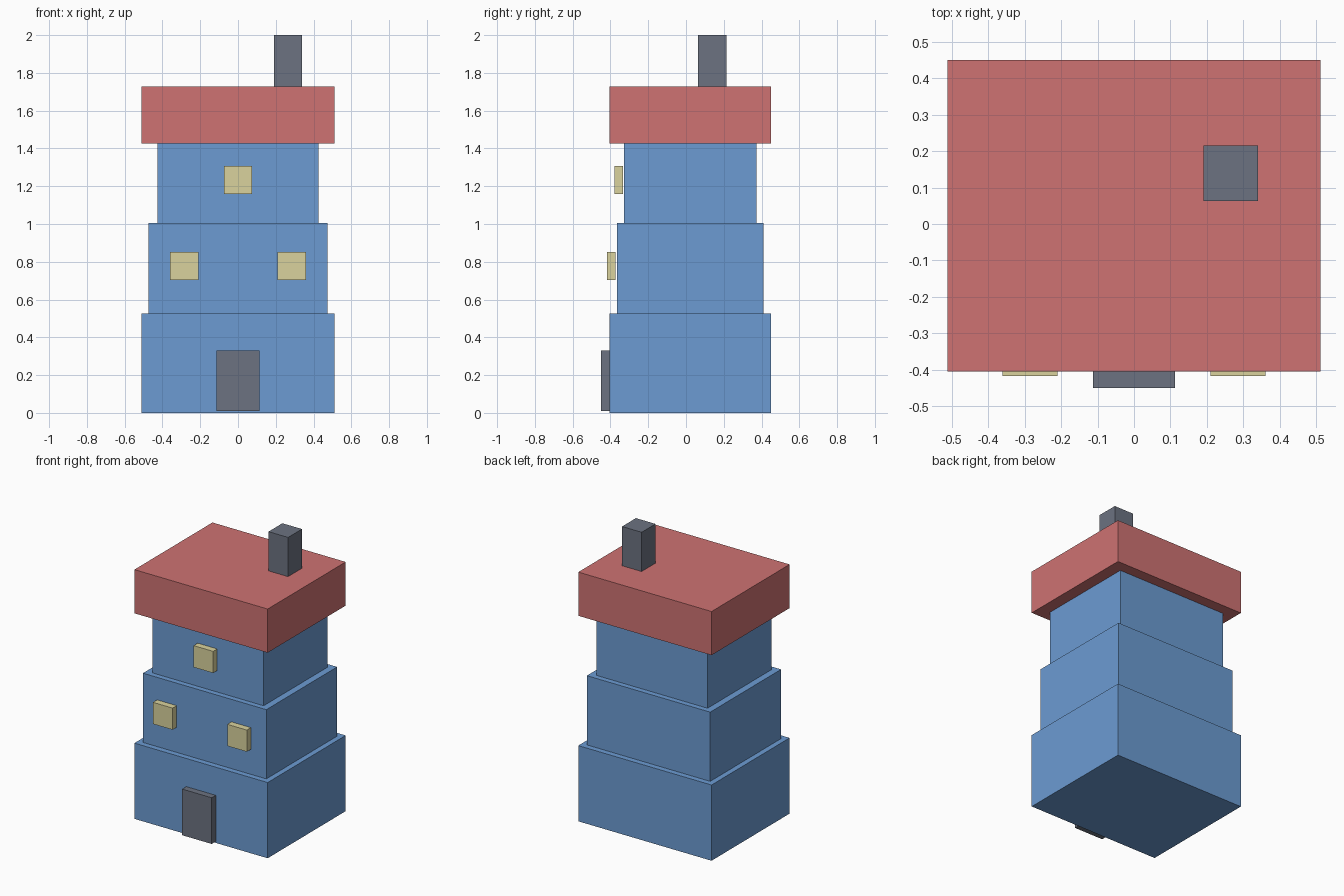
import bpy

if "Cube" in bpy.data.objects:
    bpy.data.objects.remove(bpy.data.objects["Cube"])

CY = 0.0225  # depth centre of the house body


def material(name, rgb):
    m = bpy.data.materials.new(name)
    m.diffuse_color = (*rgb, 1.0)
    m.use_nodes = True
    m.node_tree.nodes["Principled BSDF"].inputs["Base Color"].default_value = m.diffuse_color
    return m


WALL = material("blue_wall", (0.15, 0.33, 0.65))
ROOF = material("red_roof", (0.62, 0.17, 0.17))
DARK = material("dark_slate", (0.15, 0.17, 0.22))
PANE = material("yellow_pane", (0.70, 0.65, 0.34))


def box(name, x, y, z, mat):
    """Box spanning the (min, max) pairs x, y and z."""
    bpy.ops.mesh.primitive_cube_add(size=1, location=[sum(r) / 2 for r in (x, y, z)])
    ob = bpy.context.object
    ob.name = name
    ob.scale = [r[1] - r[0] for r in (x, y, z)]
    bpy.ops.object.transform_apply(location=False, rotation=False, scale=True)
    ob.data.materials.append(mat)
    return ob


# Stepped storeys and overhanging flat roof
for name, hx, hy, z0, z1, mat in (
    ("ground_storey", 0.511, 0.4275, 0.0, 0.525, WALL),
    ("middle_storey", 0.473, 0.388, 0.525, 1.005, WALL),
    ("top_storey", 0.426, 0.35, 1.005, 1.425, WALL),
    ("roof", 0.511, 0.4275, 1.425, 1.728, ROOF),
):
    box(name, (-hx, hx), (CY - hy, CY + hy), (z0, z1), mat)

# Chimney and door
box("chimney", (0.19, 0.34), (0.063, 0.215), (1.728, 2.0), DARK)
box("door", (-0.113, 0.113), (-0.45, -0.405), (0.01, 0.33), DARK)

# Windows, standing just off the walls
for name, x, y, z in (
    ("window_left", -0.285, -0.395, 0.778),
    ("window_right", 0.285, -0.395, 0.778),
    ("window_top", 0.0, -0.357, 1.233),
):
    box(name, (x - 0.075, x + 0.075), (y - 0.0225, y + 0.0225),
        (z - 0.075, z + 0.075), PANE)
